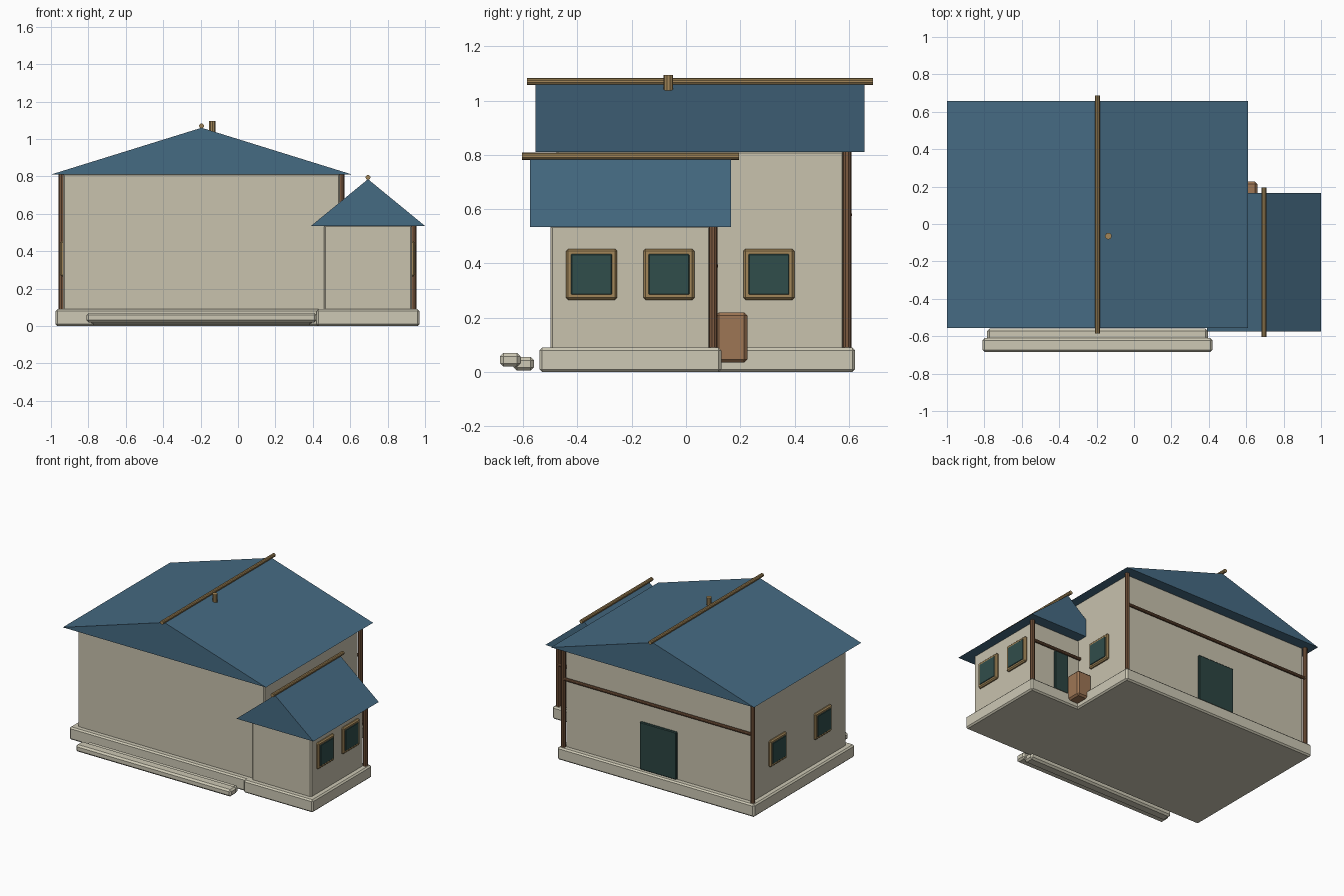
import bpy, bmesh
from mathutils import Vector

cube = bpy.data.objects.get("Cube")
if cube:
    bpy.data.objects.remove(cube)


def material(name, rgb):
    m = bpy.data.materials.new(name)
    m.use_nodes = True
    m.diffuse_color = (*rgb, 1)
    m.node_tree.nodes["Principled BSDF"].inputs["Base Color"].default_value = (*rgb, 1)
    return m


PLASTER = material("cream plaster", (0.58, 0.54, 0.42))
STONE = material("pale stone", (0.61, 0.58, 0.46))
ROOF = material("blue roof", (0.06, 0.145, 0.225))
TAN = material("tan wood", (0.36, 0.24, 0.10))
BROWN = material("brown timber", (0.20, 0.10, 0.05))
CRATE = material("crate wood", (0.34, 0.18, 0.09))
GLASS = material("dark teal glass", (0.03, 0.075, 0.07))
DOOR = material("dark teal door", (0.025, 0.06, 0.055))


def finish(name, bm, mat):
    bmesh.ops.recalc_face_normals(bm, faces=bm.faces)
    mesh = bpy.data.meshes.new(name)
    bm.to_mesh(mesh)
    bm.free()
    mesh.materials.append(mat)
    ob = bpy.data.objects.new(name, mesh)
    bpy.context.collection.objects.link(ob)
    return ob


def box(name, x, y, z, mat, bevel=0.0):
    """Box spanning the given (low, high) ranges, with chamfered edges."""
    bm = bmesh.new()
    bmesh.ops.create_cube(bm, size=1)
    for v in bm.verts:
        v.co = [sum(r) / 2 + c * (r[1] - r[0]) for c, r in zip(v.co, (x, y, z))]
    if bevel:
        bmesh.ops.bevel(bm, geom=bm.edges[:], offset=bevel, segments=1, affect="EDGES")
    return finish(name, bm, mat)


def pole(name, a, b, radius, mat):
    """Round pole between two points."""
    a, b = Vector(a), Vector(b)
    bm = bmesh.new()
    bmesh.ops.create_cone(bm, cap_ends=True, segments=10, radius1=radius,
                          radius2=radius, depth=(b - a).length)
    turn = (b - a).to_track_quat("Z", "Y")
    for v in bm.verts:
        v.co = turn @ v.co + (a + b) / 2
    return finish(name, bm, mat)


def gable_roof(name, x, y, z):
    """Solid triangular prism with its ridge along y."""
    bm = bmesh.new()
    face = bm.faces.new([bm.verts.new(p) for p in (
        (x[0], y[0], z[0]), (x[1], y[0], z[0]), (sum(x) / 2, y[0], z[1]))])
    new = bmesh.ops.extrude_face_region(bm, geom=[face])["geom"]
    bmesh.ops.translate(bm, vec=(0, y[1] - y[0], 0),
                        verts=[v for v in new if isinstance(v, bmesh.types.BMVert)])
    return finish(name, bm, ROOF)


def window(name, wall_x, side, y):
    """Square framed window on a wall facing +x or -x."""
    def slab(part, depth, half, mat, bevel):
        xs = sorted((wall_x - side * 0.01, wall_x + side * depth))
        box(name + part, xs, (y - half, y + half), (0.36 - half, 0.36 + half), mat, bevel)
    slab("_frame", 0.016, 0.094, TAN, 0.008)
    slab("_glass", 0.020, 0.075, GLASS, 0.003)


def building(name, x, y, top, ridge, lap):
    """Plinth, walls, roof and ridge pole of one block; x and y are wall ranges."""
    def grow(r, d):
        return (r[0] - d, r[1] + d)
    mid = sum(x) / 2
    box(name + "_plinth", grow(x, 0.04), grow(y, 0.04), (0, 0.09), STONE, 0.01)
    box(name + "_walls", x, y, (0.08, top + 0.005), PLASTER, 0.008)
    gable_roof(name + "_roof", grow(x, lap), grow(y, 0.075), (top, ridge))
    ys = grow(y, 0.105)
    pole(name + "_ridge_pole", (mid, ys[0], ridge + 0.01), (mid, ys[1], ridge + 0.01), 0.013, TAN)


def back_timbers(name, x, y, top, beam_z):
    """Corner posts and a cross beam on the back wall."""
    for label, px in (("right", x[0] - 0.01), ("left", x[1] + 0.01)):
        pole(f"{name}_{label}_post", (px, y + 0.01, 0.09), (px, y + 0.01, top), 0.016, BROWN)
    pole(name + "_beam", (x[0], y + 0.018, beam_z), (x[1], y + 0.018, beam_z), 0.011, BROWN)


MAIN_X, MAIN_Y, MAIN_TOP = (-0.935, 0.545), (-0.48, 0.583), 0.81
WING_X, WING_Y, WING_TOP = (0.46, 0.93), (-0.50, 0.09), 0.535

# Main block and side wing
building("main", MAIN_X, MAIN_Y, MAIN_TOP, 1.06, 0.065)
building("wing", WING_X, WING_Y, WING_TOP, 0.785, 0.07)
back_timbers("main", MAIN_X, MAIN_Y[1], MAIN_TOP, 0.58)
back_timbers("wing", WING_X, WING_Y[1], WING_TOP, 0.39)

# Windows on the side walls
for i, y in enumerate((-0.205, 0.305)):
    window(f"main_right_window_{i}", MAIN_X[0], -1, y)
window("main_left_window", MAIN_X[1], 1, 0.305)
for i, y in enumerate((-0.348, -0.063)):
    window(f"wing_window_{i}", WING_X[1], 1, y)

# Back doors
box("main_door", (-0.34, -0.05), (0.57, 0.597), (0.09, 0.43), DOOR, 0.005)
box("wing_door", (0.64, 0.75), (0.08, 0.104), (0.09, 0.385), DOOR, 0.005)

# Front steps, chimney pipe and crate
box("inner_step", (-0.785, 0.395), (-0.635, -0.56), (0.005, 0.055), STONE, 0.012)
box("outer_step", (-0.81, 0.42), (-0.685, -0.61), (0.02, 0.07), STONE, 0.012)
pole("chimney", (-0.137, -0.065, 1.0), (-0.137, -0.065, 1.095), 0.018, TAN)
box("crate", (0.545, 0.66), (0.11, 0.226), (0.035, 0.22), CRATE, 0.012)
